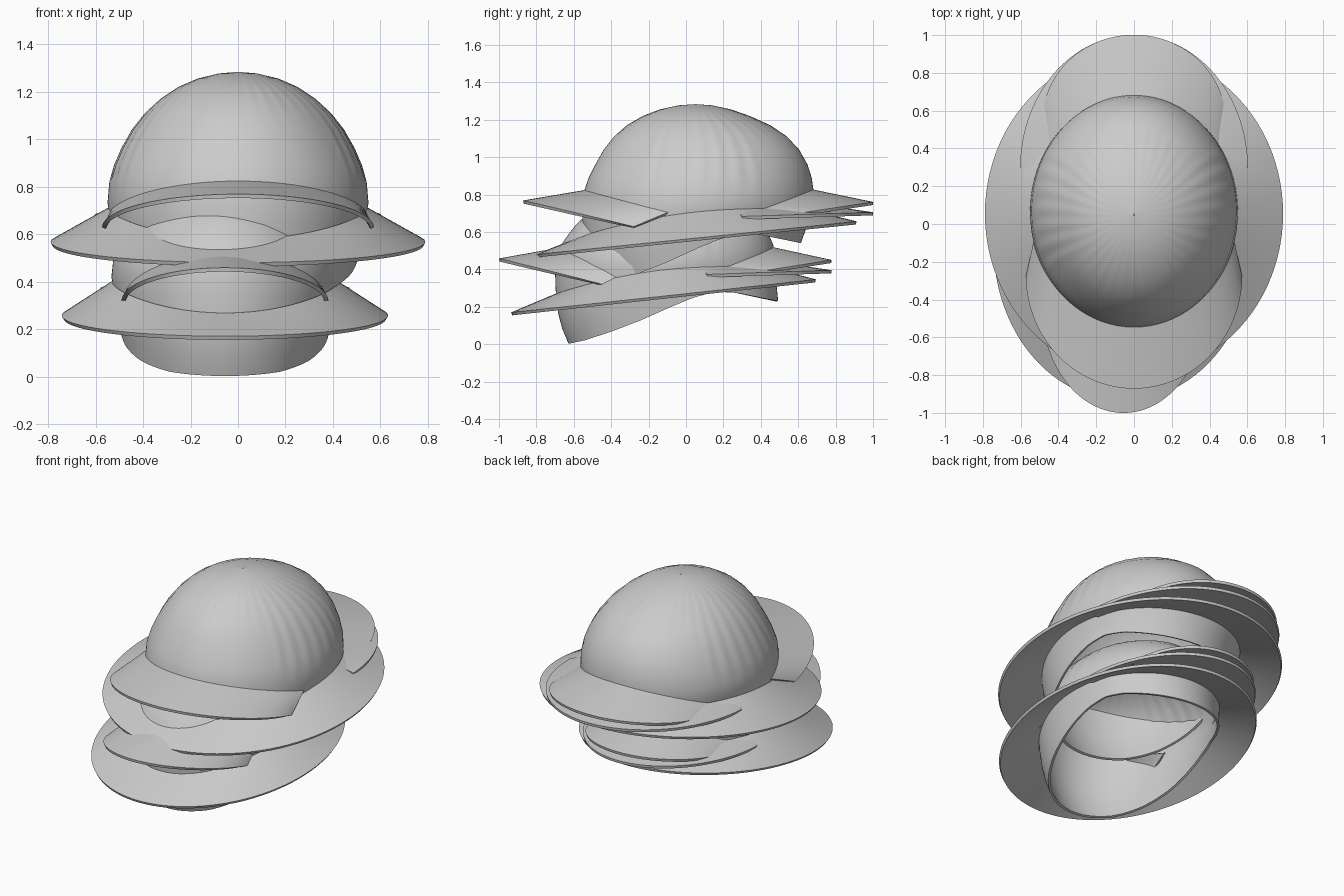
import bpy, bmesh
from math import sin, cos, pi, radians

if "Cube" in bpy.data.objects:
    bpy.data.objects.remove(bpy.data.objects["Cube"])


def finish(name, bm, thick, offset):
    bmesh.ops.remove_doubles(bm, verts=bm.verts, dist=1e-5)
    bmesh.ops.recalc_face_normals(bm, faces=bm.faces)
    me = bpy.data.meshes.new(name)
    bm.to_mesh(me)
    bm.free()
    ob = bpy.data.objects.new(name, me)
    bpy.context.collection.objects.link(ob)
    bpy.ops.object.select_all(action='DESELECT')
    ob.select_set(True)
    bpy.context.view_layer.objects.active = ob
    m = ob.modifiers.new("shell", 'SOLIDIFY')
    m.thickness, m.offset = thick, offset
    bpy.ops.object.modifier_apply(modifier=m.name)
    bpy.ops.object.shade_smooth_by_angle(angle=radians(40))


def loft(name, rows, place, closed=False, thick=0.017, offset=0):
    bm = bmesh.new()
    vs = [[bm.verts.new(place(*p)) for p in row] for row in rows]
    n = len(vs[0])
    for a, b in zip(vs, vs[1:]):
        for i in range(n if closed else n - 1):
            j = (i + 1) % n
            bm.faces.new((a[i], a[j], b[j], b[i]))
    finish(name, bm, thick, offset)


def lerp_table(t, table):
    for (a, va), (b, vb) in zip(table, table[1:]):
        if t <= b:
            return va + (vb - va) * (t - a) / (b - a)
    return table[-1][1]


def sheet(name, inner, outer, place, start, end, n=64, closed=False):
    # sloping plate between an inner and an outer edge curve
    angles = [start + (end - start) * i / (n if closed else n - 1) for i in range(n)]
    rows = []
    for k in range(5):
        t = k / 4
        rows.append([[u + (v - u) * t for u, v in zip(inner(a), outer(a))] for a in angles])
    loft(name, rows, place, closed)


# dome rings: height, half width, front y, back y
DOME = [(1.283, 0.004, 0.046, 0.054), (1.277, 0.08, -0.04, 0.14), (1.255, 0.17, -0.14, 0.24),
        (1.22, 0.25, -0.23, 0.34), (1.17, 0.325, -0.315, 0.45), (1.11, 0.39, -0.385, 0.54),
        (1.04, 0.445, -0.44, 0.605), (0.96, 0.49, -0.485, 0.65), (0.89, 0.52, -0.52, 0.672),
        (0.82, 0.542, -0.545, 0.682), (0.73, 0.55, -0.555, 0.68)]
# height of the lower edge, from front (-1) to back (1)
HEM = [(-1, 0.312), (-0.85, 0.33), (-0.6, 0.375), (-0.3, 0.44), (0, 0.515),
       (0.2, 0.56), (0.4, 0.59), (0.6, 0.585), (1, 0.54)]


def helmet(tag, place, dome_scale, visor_width, hem_back):
    # crown with shallow ribs, running down into the head band
    rows, n = [], 180
    for z, w, yf, yb in DOME:
        row = []
        for i in range(n):
            a = 2 * pi * i / n
            c = -cos(a)
            ribbed = z < 1.27 and (z > 1.12 or (abs(c) < 0.55 and z > 0.87))
            r = 1 + (0.005 * cos(36 * a) if ribbed else 0)
            y = (yf + yb) / 2 + c * r * (yb - yf) / 2
            row.append((w * r * sin(a), y, 0.73 + (z - 0.73) * dome_scale))
        rows.append(row)
    for k in range(1, 6):
        t = k / 5
        row = []
        for i in range(n):
            a = 2 * pi * i / n
            c = -cos(a)
            z = 0.73 + (lerp_table(c, HEM) - 0.73) * t
            w = 0.55 - 0.045 * t
            yf, yb = -0.555 + 0.075 * t ** 3, 0.68 + (hem_back - 0.68) * t
            row.append((w * sin(a), (yf + yb) / 2 + c * (yb - yf) / 2, z))
        rows.append(row)
    loft(tag + "_crown", rows, place, True, 0.014, -1)

    # wide brim all the way round
    sheet(tag + "_brim",
          lambda a: (0.54 * sin(a), 0.055 - 0.61 * cos(a), 0.64 - 0.07 * cos(a) + 0.06 * sin(a) ** 2),
          lambda a: (0.785 * sin(a), 0.055 - 0.855 * cos(a), 0.56 - 0.088 * cos(a)),
          place, 0, 2 * pi, 96, True)
    # front visor
    sheet(tag + "_front_visor",
          lambda a: (0.545 * visor_width * sin(0.83 * a), 0.065 - 0.61 * cos(0.83 * a), 0.70 + 0.115 * cos(a)),
          lambda a: (0.565 * visor_width * sin(a), -0.28 - 0.59 * cos(a), 0.625 + 0.135 * cos(a)),
          place, -pi / 2, pi / 2)
    # back visor
    sheet(tag + "_back_visor",
          lambda a: (0.54 * sin(0.63 * a), 0.065 + 0.605 * cos(0.63 * a), 0.715 + 0.105 * cos(a)),
          lambda a: (0.48 * sin(a), 0.55 + 0.45 * cos(a), 0.685 + 0.067 * cos(a)),
          place, -pi / 2, pi / 2)
    # neck flap between back visor and brim, merging into the brim at its ends
    sheet(tag + "_neck_flap",
          lambda a: (0.53 * sin(0.77 * a), 0.065 + 0.60 * cos(0.77 * a), 0.71 + 0.035 * cos(a)),
          lambda a: (0.60 * sin(a), 0.30 + 0.70 * cos(a), 0.675 + 0.022 * cos(a)),
          place, -pi / 2, pi / 2)


# two stacked helmets, the lower one narrower and pushed forward
helmet("upper", lambda x, y, z: (x, y, z), 1.0, 1.0, 0.615)
helmet("lower", lambda x, y, z: (-0.055 + 0.87 * x, -0.12 + 0.95 * (y - 0.055), z - 0.31), 0.7, 0.87, 0.70)
